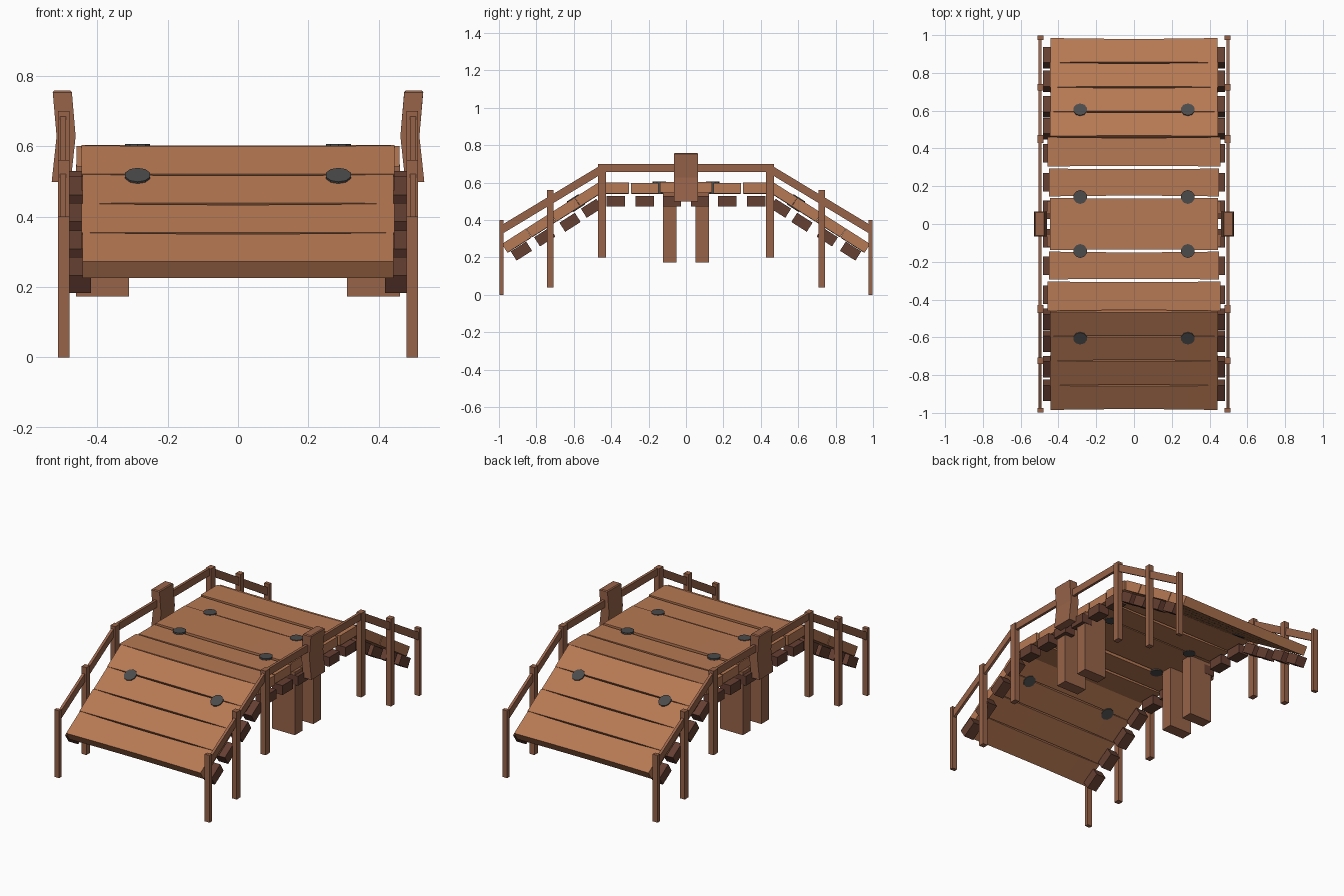
import bpy, bmesh, math
from mathutils import Matrix, Vector

if "Cube" in bpy.data.objects:
    bpy.data.objects.remove(bpy.data.objects["Cube"], do_unlink=True)


def material(name, color):
    m = bpy.data.materials.new(name)
    m.use_nodes = True
    m.diffuse_color = (*color, 1)
    m.node_tree.nodes["Principled BSDF"].inputs["Base Color"].default_value = (*color, 1)
    return m


PLANK = material("plank_wood", (0.47, 0.19, 0.087))
POST = material("post_wood", (0.31, 0.125, 0.066))
DARK = material("dark_wood", (0.13, 0.05, 0.032))
IRON = material("iron_grey", (0.07, 0.07, 0.07))


def finish(name, bm, mat, loc, rot=0.0):
    bmesh.ops.recalc_face_normals(bm, faces=bm.faces)
    bm.transform(Matrix.Translation(loc) @ Matrix.Rotation(rot, 4, 'X'))
    me = bpy.data.meshes.new(name)
    bm.to_mesh(me)
    bm.free()
    me.materials.append(mat)
    ob = bpy.data.objects.new(name, me)
    bpy.context.collection.objects.link(ob)
    return ob


def cube(size):
    bm = bmesh.new()
    bmesh.ops.create_cube(bm, size=1)
    bmesh.ops.scale(bm, vec=size, verts=bm.verts)
    return bm


def box(name, loc, size, mat, rot=0.0):
    return finish(name, cube(size), mat, loc, rot)


def plank(name, loc, half_x, depth, thick, rot=0.0):
    # board whose long edges are worn slightly inwards at the middle
    bm = cube((2 * half_x, depth, thick))
    long_edges = [e for e in bm.edges
                  if abs(e.verts[0].co.x - e.verts[1].co.x) > half_x]
    bmesh.ops.subdivide_edges(bm, edges=long_edges, cuts=5, use_grid_fill=True)
    for v in bm.verts:
        bow = 1 - (v.co.x / half_x) ** 2
        v.co.y -= math.copysign(0.004 * bow, v.co.y)
        v.co.z -= 0.002 * bow
    return finish(name, bm, PLANK, loc, rot)


def nail(name, loc, rot=0.0):
    bm = bmesh.new()
    bmesh.ops.create_cone(bm, cap_ends=True, segments=10, radius1=0.037,
                          radius2=0.037, depth=0.066)
    return finish(name, bm, IRON, loc, rot)


# Ramp line along the top of the boards
crest, foot = Vector((0, 0.465, 0.603)), Vector((0, 0.985, 0.272))
run = foot - crest
ANGLE = math.atan2(-run.z, run.y)
step = run.length / 4
along = run.normalized()
down = Vector((0, -math.sin(ANGLE), -math.cos(ANGLE)))


def flip(v, s):
    return Vector((v.x, v.y * s, v.z))


# Flat deck
plank("deck_plank_middle", (0, 0, 0.576), 0.445, 0.277, 0.055)
for s, end in ((-1, "front"), (1, "back")):
    plank(f"deck_plank_inner_{end}", (0, s * 0.22, 0.57), 0.45, 0.148, 0.055)
    plank(f"deck_plank_outer_{end}", (0, s * 0.382, 0.571), 0.458, 0.156, 0.058)

    # Sloping boards
    for i in range(4):
        c = crest + along * step * (i + 0.5) + down * 0.0275
        plank(f"ramp_plank_{end}_{i + 1}", flip(c, s), 0.445 - 0.003 * (i % 2),
              step - 0.001, 0.055, -s * ANGLE)

    for m, side in ((1, "left"), (-1, "right")):
        tag = f"{end}_{side}"
        # Nails through the boards
        nail(f"deck_nail_{tag}", (m * 0.285, s * 0.143, 0.573))
        c = crest + along * step * 1.07 + down * 0.028
        nail(f"ramp_nail_{tag}", flip(c, s) + Vector((m * 0.285, 0, 0)), -s * ANGLE)

        # Support blocks under the board ends
        for i, y in enumerate((0.075, 0.22, 0.375)):
            box(f"deck_block_{tag}_{i + 1}", (m * 0.447, s * y, 0.501),
                (0.068, 0.098, 0.056), DARK)
        for i, (y, z) in enumerate(((0.505, 0.463), (0.62, 0.388),
                                    (0.755, 0.31), (0.88, 0.234))):
            box(f"ramp_block_{tag}_{i + 1}", (m * 0.45, s * y, z),
                (0.064, 0.098, 0.058), DARK, -s * ANGLE)

        # Heavy central legs
        box(f"leg_{tag}", (m * 0.385, s * 0.087, 0.36), (0.15, 0.07, 0.375), POST)

        # Railing posts
        for i, (y, w, lo, hi) in enumerate(((0.45, 0.042, 0.20, 0.70),
                                            (0.725, 0.034, 0.04, 0.56),
                                            (0.986, 0.022, 0.0, 0.40))):
            box(f"rail_post_{tag}_{i + 1}", (m * 0.495, s * y, (lo + hi) / 2),
                (0.032, w, hi - lo), POST)

        # Sloping handrail
        a, b = Vector((0, 0.445, 0.675)), Vector((0, 0.984, 0.35))
        d = b - a
        box(f"ramp_rail_{tag}", flip((a + b) / 2, s) + Vector((m * 0.497, 0, 0)),
            (0.016, d.length, 0.042), POST, -s * math.atan2(-d.z, d.y))

for m, side in ((1, "left"), (-1, "right")):
    box(f"deck_rail_{side}", (m * 0.497, 0, 0.678), (0.016, 0.9, 0.043), POST)
    # Thick middle post, kinked at mid height
    bm = cube((0.054, 0.13, 0.26))
    uprights = [e for e in bm.edges if abs(e.verts[0].co.z - e.verts[1].co.z) > 0.1]
    bmesh.ops.subdivide_edges(bm, edges=uprights, cuts=1, use_grid_fill=True)
    for v in bm.verts:
        v.co.x += m * (-0.008 if abs(v.co.z) < 0.05 else 0.003 if v.co.z > 0 else 0.006)
    top_edges = [e for e in bm.edges if all(v.co.z > 0.1 for v in e.verts)]
    bmesh.ops.bevel(bm, geom=top_edges, offset=0.005, segments=1, affect='EDGES')
    finish(f"middle_post_{side}", bm, POST, (m * 0.496, 0, 0.628))
